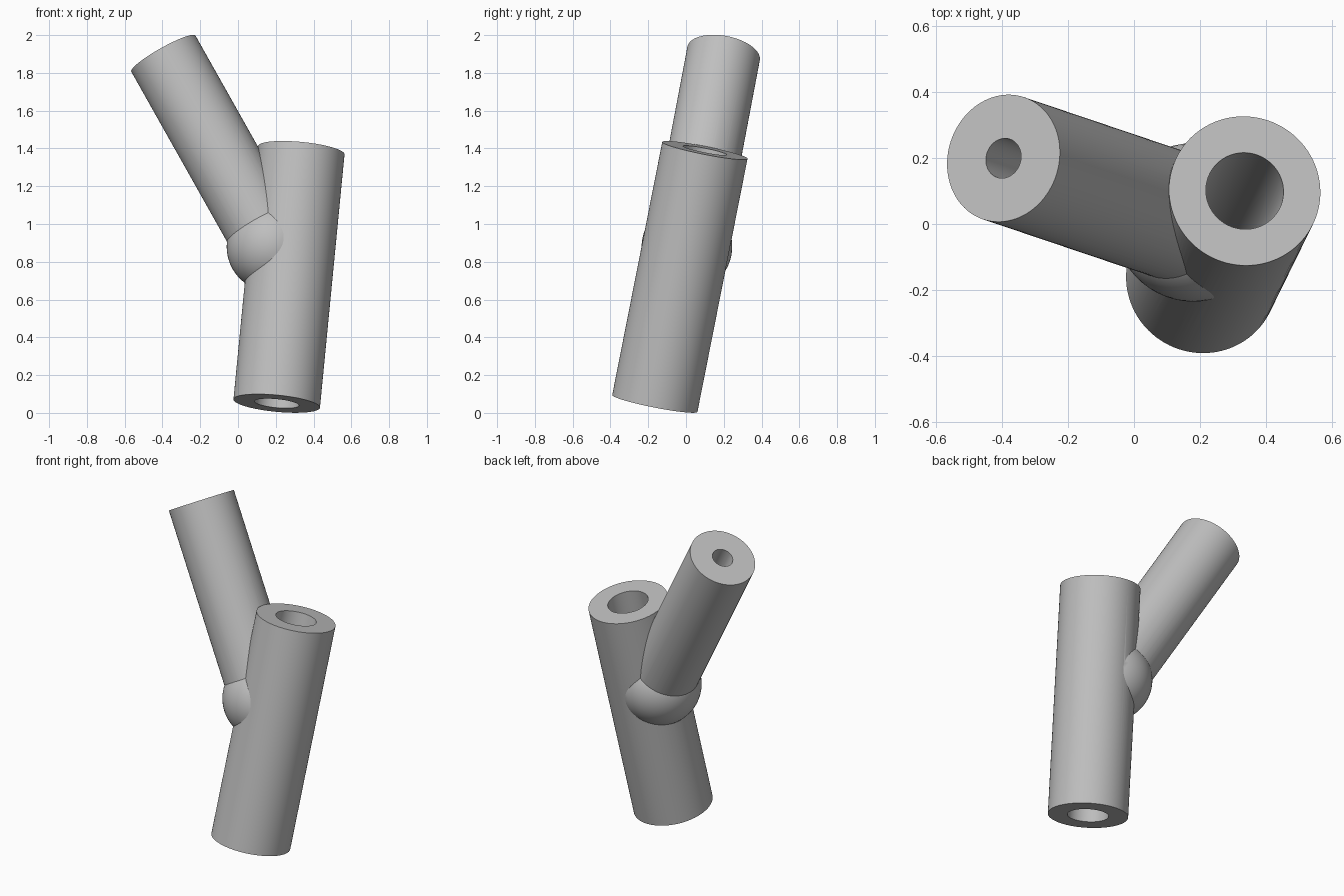
import bpy
import math
from mathutils import Vector

cube = bpy.data.objects.get("Cube")
if cube:
    bpy.data.objects.remove(cube, do_unlink=True)

# Material
grey = bpy.data.materials.new("plain_grey")
grey.use_nodes = True
colour = (0.52, 0.52, 0.52, 1)
grey.diffuse_color = colour
grey.node_tree.nodes["Principled BSDF"].inputs["Base Color"].default_value = colour


def rod(name, start, end, radius, extend_start=0.0, extend_end=0.0):
    """Solid cylinder between two points, optionally lengthened at each end."""
    axis = (end - start).normalized()
    a, b = start - axis * extend_start, end + axis * extend_end
    bpy.ops.mesh.primitive_cylinder_add(vertices=96, radius=radius,
                                        depth=(b - a).length, location=(a + b) / 2)
    obj = bpy.context.object
    obj.name = name
    obj.rotation_euler = axis.to_track_quat("Z", "Y").to_euler()
    obj.data.materials.append(grey)
    return obj


def combine(target, tool, operation):
    """Apply a boolean and remove the tool."""
    tool.hide_render = True
    mod = target.modifiers.new(operation.lower(), "BOOLEAN")
    mod.operation = operation
    mod.solver = "EXACT"
    mod.object = tool
    bpy.context.view_layer.objects.active = target
    bpy.ops.object.modifier_apply(modifier=mod.name)
    bpy.data.objects.remove(tool, do_unlink=True)


# Axis end points
main_bottom = Vector((0.205, -0.165, 0.05))
main_top = Vector((0.335, 0.10, 1.39))
joint = Vector((0.18, 0.005, 0.88))
branch_top = Vector((-0.395, 0.199, 1.902))

# Outer bodies
tube = rod("forked_tube", main_bottom, main_top, 0.23)
branch = rod("branch", joint, branch_top, 0.195)
bpy.ops.mesh.primitive_uv_sphere_add(segments=64, ring_count=32, radius=0.24, location=joint)
ball = bpy.context.object
ball.name = "joint_ball"
ball.data.materials.append(grey)
ball.rotation_euler = (branch_top - joint).to_track_quat("Z", "Y").to_euler()
combine(tube, ball, "UNION")
combine(tube, branch, "UNION")

# Bores through both arms
combine(tube, rod("main_bore", main_bottom, main_top, 0.118, 0.2, 0.2), "DIFFERENCE")
combine(tube, rod("branch_bore", joint, branch_top, 0.061, 0.0, 0.2), "DIFFERENCE")

# Smooth walls, sharp rims and seams
bpy.ops.object.select_all(action="DESELECT")
tube.select_set(True)
bpy.context.view_layer.objects.active = tube
bpy.ops.object.shade_smooth_by_angle(angle=math.radians(25))
